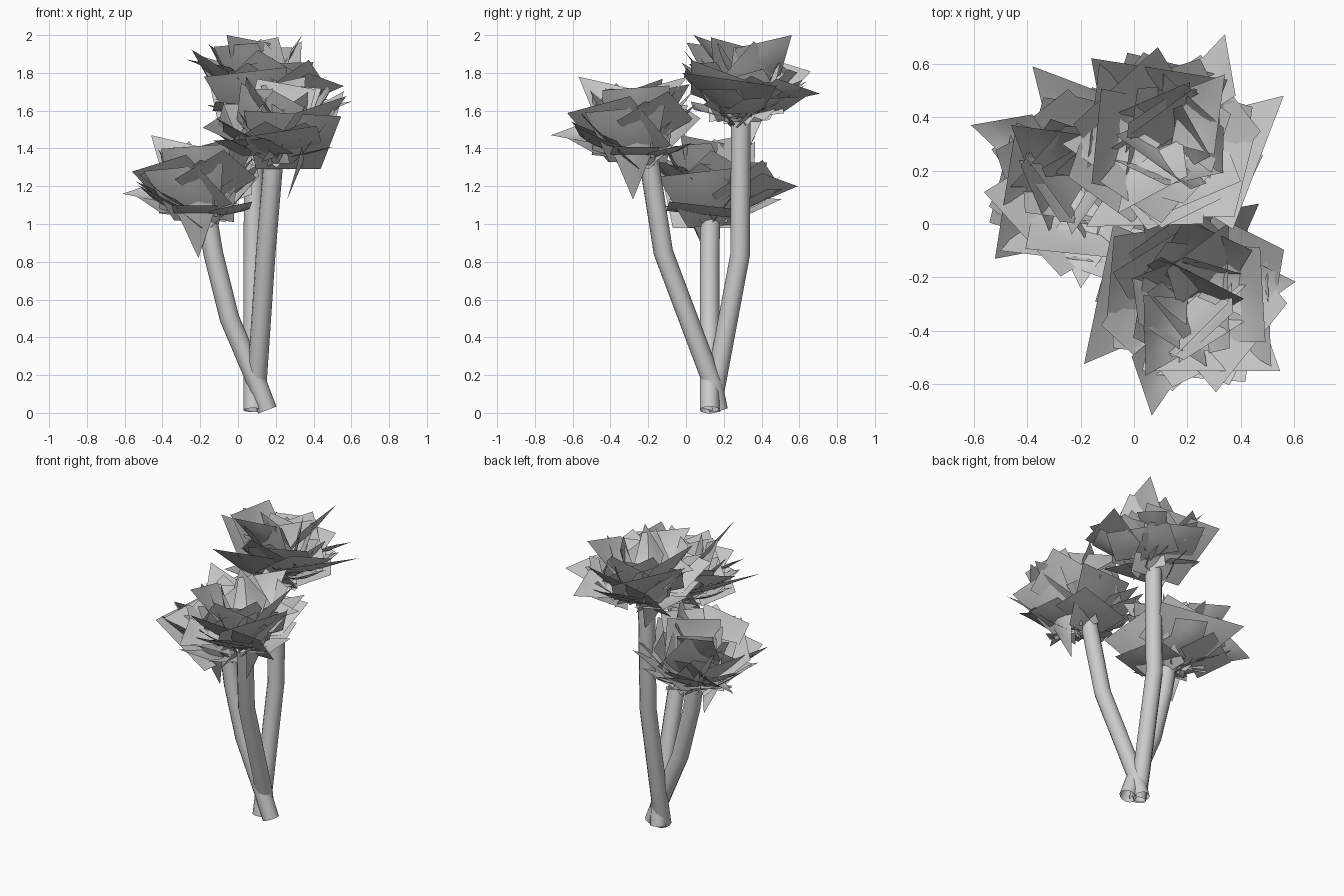
import bpy
import bmesh
import math
import random
from mathutils import Vector

if "Cube" in bpy.data.objects:
    bpy.data.objects.remove(bpy.data.objects["Cube"], do_unlink=True)

random.seed(11)

# Single pale grey material
grey = bpy.data.materials.new("pale_grey")
grey.use_nodes = True
COLOUR = (0.6, 0.6, 0.6, 1)
grey.diffuse_color = COLOUR
grey.node_tree.nodes["Principled BSDF"].inputs["Base Color"].default_value = COLOUR


# Trunk: open round tube along a bent path
def trunk(name, path):
    curve = bpy.data.curves.new(name, "CURVE")
    curve.dimensions = "3D"
    curve.bevel_depth = 0.052
    curve.bevel_resolution = 4
    spline = curve.splines.new("POLY")
    spline.points.add(len(path) - 1)
    for point, co in zip(spline.points, path):
        point.co = (*co, 1)
    spline.use_smooth = True
    curve.materials.append(grey)
    obj = bpy.data.objects.new(name, curve)
    bpy.context.collection.objects.link(obj)


# Leaf: four-cornered sheet, bulging a little along its normal
def leaf(bm, corners, bulge=0.02, n=4):
    a, b, c, d = (Vector(p) for p in corners)
    normal = (b - a).cross(d - a).normalized()
    if normal.z > 0:
        normal.negate()
    rows = []
    for i in range(n + 1):
        row = []
        for j in range(n + 1):
            u, v = i / n, j / n
            p = a.lerp(b, u).lerp(d.lerp(c, u), v)
            p += normal * bulge * 16 * u * (1 - u) * v * (1 - v)
            row.append(bm.verts.new(p))
        rows.append(row)
    for i in range(n):
        for j in range(n):
            bm.faces.new((rows[i][j], rows[i + 1][j],
                          rows[i + 1][j + 1], rows[i][j + 1]))


# Crown envelope: flat-topped dome narrowing to the trunk
def inside(p):
    r = math.hypot(p.x, p.y)
    reach = 0.41 if p.z > -0.06 else 0.41 + 1.3 * (p.z + 0.06)
    return r < reach and -0.28 < p.z < 0.27 and (r / 0.46) ** 3 + (abs(p.z) / 0.29) ** 3 < 1


# Random petal: a sheet leaning outward from the trunk top
def petal(azimuth, lift, roll, length, width, start):
    out = Vector((math.cos(azimuth), math.sin(azimuth), 0))
    side = Vector((-out.y, out.x, 0))
    along = out * math.cos(lift) + Vector((0, 0, math.sin(lift)))
    centre = Vector((0, 0, -0.17)) + along * start
    u = along * math.cos(roll) + side * math.sin(roll)
    v = side * math.cos(roll) - along * math.sin(roll)
    return [centre + u * sx * length + v * sy * width
            for sx, sy in ((1, -1), (1, 1), (-1, 1), (-1, -1))]


def crown_mesh():
    bm = bmesh.new()
    # Large outer sheets and pointed tips
    for corners in (
        [(-.24, .21, .09), (-.32, -.3, .06), (.0, -.24, -.22), (.04, .1, -.22)],
        [(-.18, .42, .0), (.32, .23, .07), (.16, -.02, -.1), (-.1, .1, -.14)],
        [(.31, -.32, .05), (.3, .12, .1), (.04, .12, -.2), (.06, -.16, -.22)],
        [(-.3, -.27, .08), (.12, -.32, .12), (.1, -.08, -.2), (-.14, -.08, -.18)],
        [(-.41, .2, -.04), (-.18, .24, .04), (-.06, .05, -.05), (-.22, .02, -.08)],
        [(-.01, -.06, -.38), (.08, -.16, -.12), (-.04, -.22, .04), (-.14, -.12, -.1)],
        [(0, -.41, .14), (.16, -.18, .1), (0, -.04, .0), (-.1, -.2, .06)],
        [(-.26, .2, .27), (.04, .16, .2), (0, .0, -.02), (-.2, .04, .06)],
        [(.26, -.2, .27), (.12, .06, .22), (-.02, .04, .0), (.08, -.16, .04)],
    ):
        leaf(bm, corners)
    # Remaining petals, spread evenly around and kept in the envelope
    for k in range(28):
        for attempt in range(400):
            corners = petal(k * 2.4 + random.uniform(-0.3, 0.3),
                            math.radians(random.uniform(12, 78)),
                            random.uniform(-0.8, 0.8),
                            random.uniform(0.11, 0.21),
                            random.uniform(0.1, 0.22),
                            random.uniform(0.14, 0.34))
            if all(inside(p) for p in corners):
                leaf(bm, corners, random.uniform(0.01, 0.03))
                break
    mesh = bpy.data.meshes.new("leaf_crown")
    bm.to_mesh(mesh)
    bm.free()
    mesh.shade_smooth()
    mesh.materials.append(grey)
    return mesh


# Three trunks fanning out from one foot
trunk("left_leaning_trunk", [(.155, .125, .015), (.1, .125, .16), (-.045, .125, .5),
                             (-.13, .125, .84), (-.17, .13, 1.08)])
trunk("front_trunk", [(.085, .17, .015), (.1, .14, .16), (.147, -.12, .85),
                      (.19, -.2, 1.36)])
trunk("rear_trunk", [(.08, .13, .015), (.08, .16, .16), (.08, .287, .84),
                     (.09, .29, 1.55)])

# The same crown, turned a different way, tops every trunk
mesh = crown_mesh()
for name, place, turn in (("low_crown", (-.2, .17, 1.2), 0),
                          ("front_crown", (.2, -.28, 1.51), 99),
                          ("top_crown", (.14, .3, 1.73), -90)):
    crown = bpy.data.objects.new(name, mesh)
    crown.location = place
    crown.rotation_euler.z = math.radians(turn)
    bpy.context.collection.objects.link(crown)
